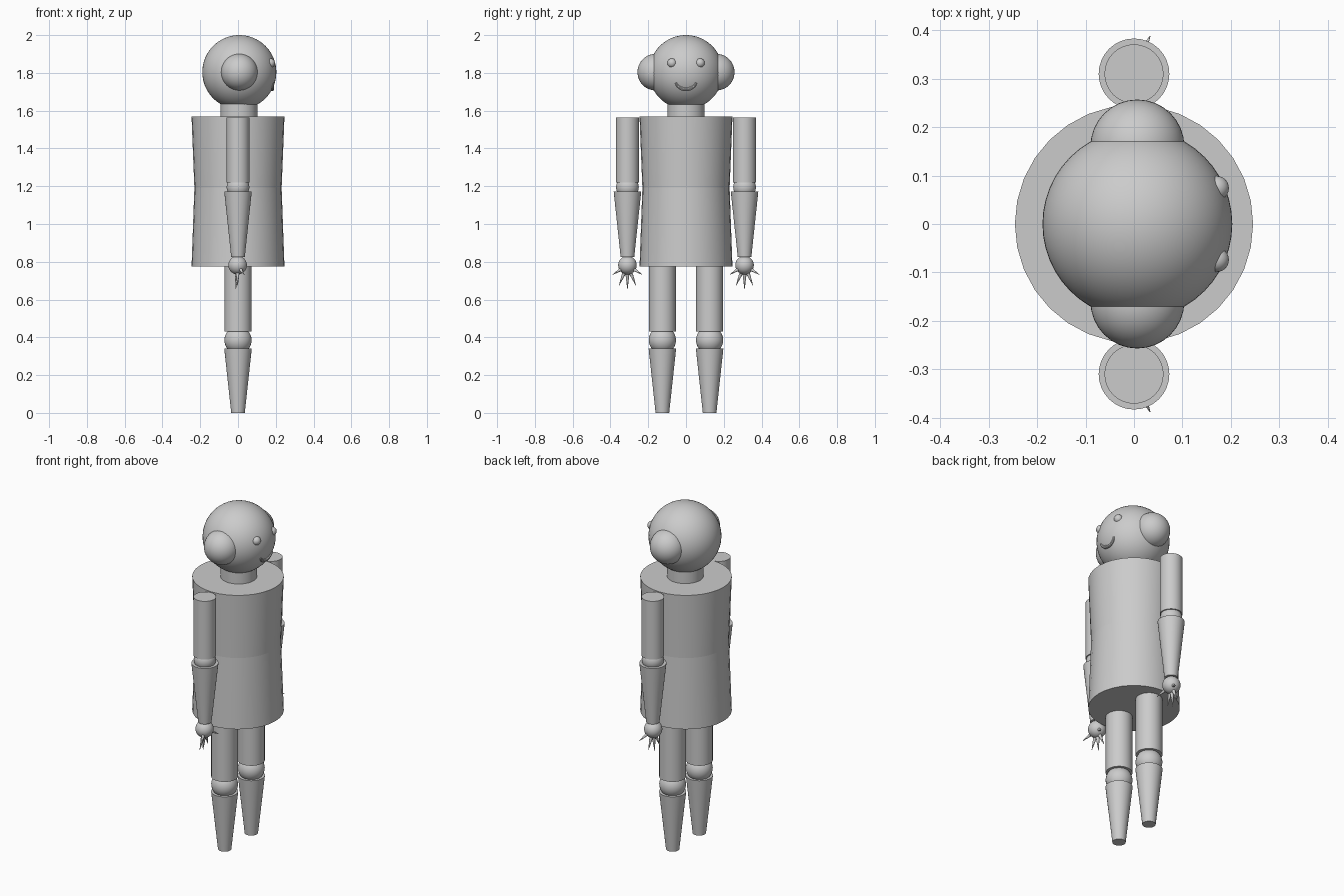
import bpy
from math import sin, cos, radians, sqrt
from mathutils import Vector

if "Cube" in bpy.data.objects:
    bpy.data.objects.remove(bpy.data.objects["Cube"])


def finish(name):
    ob = bpy.context.object
    ob.name = name
    bpy.ops.object.shade_smooth_by_angle(angle=radians(35))
    return ob


def ball(name, loc, r, seg=32, rings=24):
    bpy.ops.mesh.primitive_uv_sphere_add(segments=seg, ring_count=rings, radius=r, location=loc)
    return finish(name)


def tube(name, bottom, top, r_bottom, r_top, sides=32):
    """Cylinder or cone frustum between two points."""
    a, b = Vector(bottom), Vector(top)
    d = b - a
    bpy.ops.mesh.primitive_cone_add(vertices=sides, radius1=r_bottom, radius2=r_top,
                                    depth=d.length, location=(a + b) / 2)
    bpy.context.object.rotation_euler = d.to_track_quat('Z', 'Y').to_euler()
    return finish(name)


# Head, neck and torso (face points to +x)
HEAD = Vector((0.007, 0, 1.804))
R = 0.196
ball("head", HEAD, R, 48, 32)
tube("neck", (0.005, 0, 1.565), (0.005, 0, 1.65), 0.098, 0.098)
tube("chest", (0, 0, 1.19), (0, 0, 1.568), 0.231, 0.246)
tube("hips", (0, 0, 0.775), (0, 0, 1.19), 0.246, 0.231)

# Smile: a tapered bead following the head surface
curve = bpy.data.curves.new("smile", 'CURVE')
curve.dimensions = '3D'
curve.bevel_depth = 0.01
curve.bevel_resolution = 3
curve.use_fill_caps = True
spline = curve.splines.new('POLY')
N = 16
spline.points.add(N)
for i, p in enumerate(spline.points):
    t = -1 + 2 * i / N
    y = 0.054 * sin(t * radians(80))
    z = 1.755 - 0.042 * cos(t * radians(80))
    x = HEAD.x + sqrt(R * R - y * y - (z - HEAD.z) ** 2)
    p.co = (x, y, z, 1)
    p.radius = 1.0 - 0.5 * t * t
smile = bpy.data.objects.new("smile", curve)
bpy.context.collection.objects.link(smile)
bpy.context.view_layer.objects.active = smile
bpy.ops.object.select_all(action='DESELECT')
smile.select_set(True)
bpy.ops.object.convert(target='MESH')
finish("smile")

# Fingertip offsets from the hand centre: x, outward y, z
TIPS = [(0.035, 0.078, -0.05), (0, 0.045, -0.108), (-0.01, 0, -0.127),
        (-0.01, -0.045, -0.108), (0.035, -0.078, -0.05)]

for side, s in (("left", 1), ("right", -1)):
    # Ear and eye
    ball(f"{side}_ear", (0.007, s * 0.16, 1.804), 0.097)
    ball(f"{side}_eye", (0.171, s * 0.074, 1.852), 0.025, 24, 16)

    # Arm
    y = s * 0.31
    tube(f"{side}_upper_arm", (0, y, 1.22), (0, y, 1.565), 0.061, 0.061)
    ball(f"{side}_elbow", (0, y, 1.195), 0.06)
    tube(f"{side}_forearm", (0, y, 0.825), (0, y, 1.173), 0.036, 0.073)
    hand = Vector((-0.002, y, 0.782))
    ball(f"{side}_hand", hand, 0.049)
    for i, (dx, dy, dz) in enumerate(TIPS):
        tube(f"{side}_finger_{i + 1}", hand, hand + Vector((dx, s * dy, dz)), 0.016, 0.001, 16)

    # Leg
    y = s * 0.125
    tube(f"{side}_thigh", (0, y, 0.43), (0, y, 0.79), 0.072, 0.072)
    ball(f"{side}_knee", (0, y, 0.385), 0.072)
    tube(f"{side}_shin", (0, y, 0), (0, y, 0.342), 0.036, 0.073)
